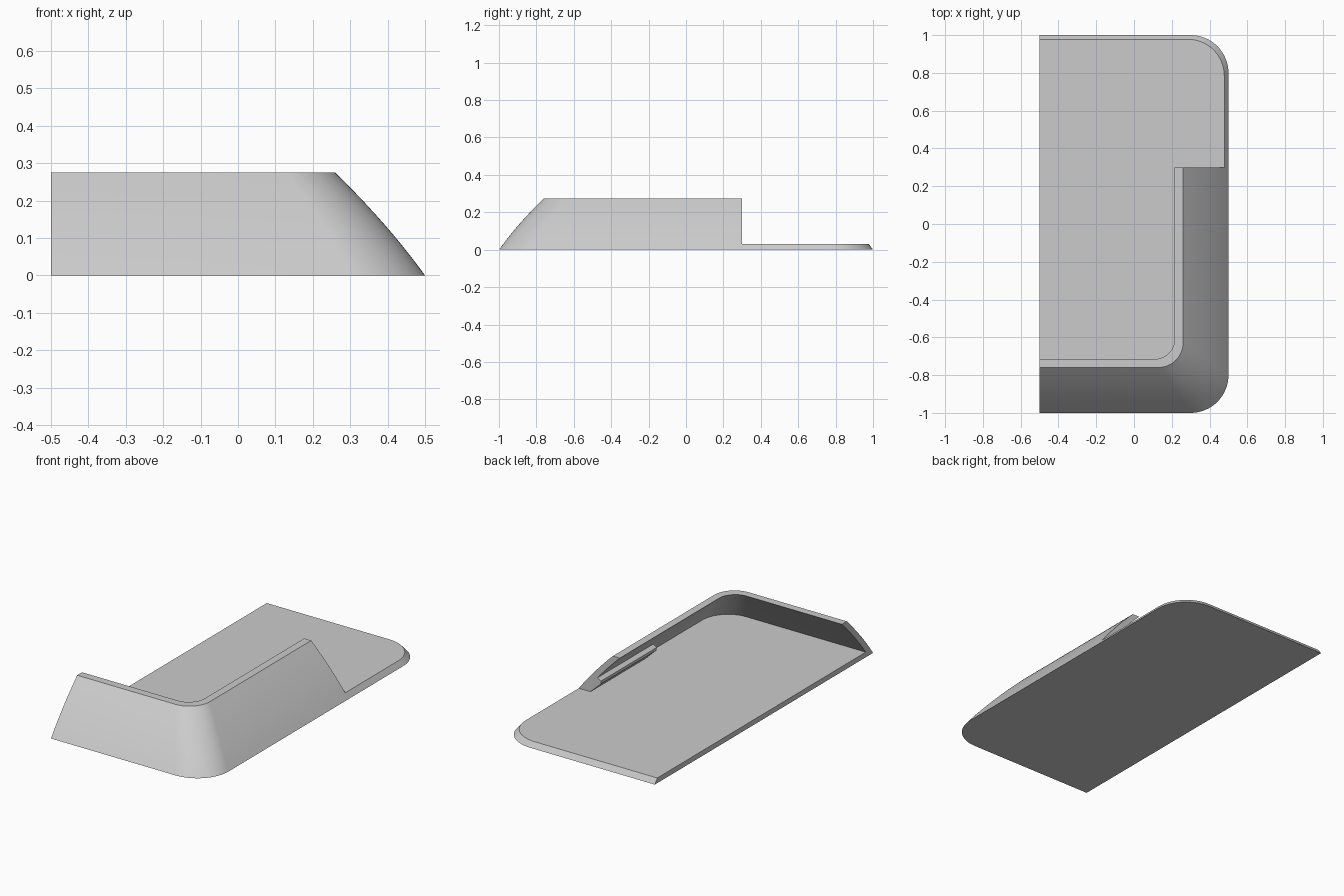
import bpy
import bmesh
import math

HEIGHT = 0.275      # top of the raised rim
FLOOR = 0.03        # thickness of the base plate
WALL = 0.045        # rim thickness
RIM_END = 0.3       # where the rim stops along y
OPEN = -0.5         # flat open side

cube = bpy.data.objects.get("Cube")
if cube:
    bpy.data.objects.remove(cube, do_unlink=True)

grey = bpy.data.materials.new("light_grey")
grey.use_nodes = True
colour = (0.6, 0.6, 0.6, 1)
grey.diffuse_color = colour
grey.node_tree.nodes["Principled BSDF"].inputs["Base Color"].default_value = colour


def lean(z):
    """Inward lean of the outer surface at height z."""
    return 0.72 * z + 0.56 * z * z


def outline(z, inset=0.0, y_end=RIM_END, steps=16):
    """Front edge, rounded corner and side edge at height z."""
    d = lean(z) + inset
    r = 0.2 - 0.25 * z - inset * 0.6
    cx, cy = 0.5 - d - r, -1 + d + r
    pts = [(OPEN, -1 + d, z)]
    for i in range(steps + 1):
        a = math.pi / 2 * (i / steps - 1)
        pts.append((cx + r * math.cos(a), cy + r * math.sin(a), z))
    pts.append((0.5 - d, y_end, z))
    return pts


def loft(name, rows, close_rows):
    """Skin rows of points; close around the rows or along each row, then cap."""
    bm = bmesh.new()
    grid = [[bm.verts.new(p) for p in row] for row in rows]
    n, m = len(grid), len(grid[0])
    for i in range(n if close_rows else n - 1):
        for j in range(m - 1 if close_rows else m):
            a, b = grid[i], grid[(i + 1) % n]
            k = (j + 1) % m
            bm.faces.new((a[j], a[k], b[k], b[j]))
    if close_rows:
        bm.faces.new([row[0] for row in grid])
        bm.faces.new([row[-1] for row in grid])
    else:
        bm.faces.new(grid[0])
        bm.faces.new(grid[-1])
    bmesh.ops.recalc_face_normals(bm, faces=bm.faces)
    mesh = bpy.data.meshes.new(name)
    bm.to_mesh(mesh)
    bm.free()
    mesh.materials.append(grey)
    obj = bpy.data.objects.new(name, mesh)
    bpy.context.collection.objects.link(obj)
    bpy.ops.object.select_all(action="DESELECT")
    obj.select_set(True)
    bpy.context.view_layer.objects.active = obj
    bpy.ops.object.shade_smooth_by_angle(angle=math.radians(30))
    return obj


# Base plate: full outline at the back, tucked inside the rim at the front
plate_rows = []
for z in (0, FLOOR / 2, FLOOR):
    front = outline(z, 0.02)
    back = [(x, -y, h) for x, y, h in outline(z, 0, -RIM_END)]
    plate_rows.append(front + back[::-1])
loft("base_plate", plate_rows, False)

# Raised rim: leaning, curved shell along the front and one side
levels = [HEIGHT * i / 10 for i in range(11)]
rim_rows = [outline(z) for z in levels]
rim_rows += [outline(z, WALL) for z in reversed(levels)]
loft("raised_rim", rim_rows, True)

# Support rail under the leaning side
section = [(0.44, 0.02), (0.405, 0.028), (0.337, 0.092), (0.335, 0.11),
           (0.36, 0.125), (0.39, 0.11)]
loft("support_rail", [[(x, y, z) for y in (-0.21, RIM_END)] for x, z in section], True)
